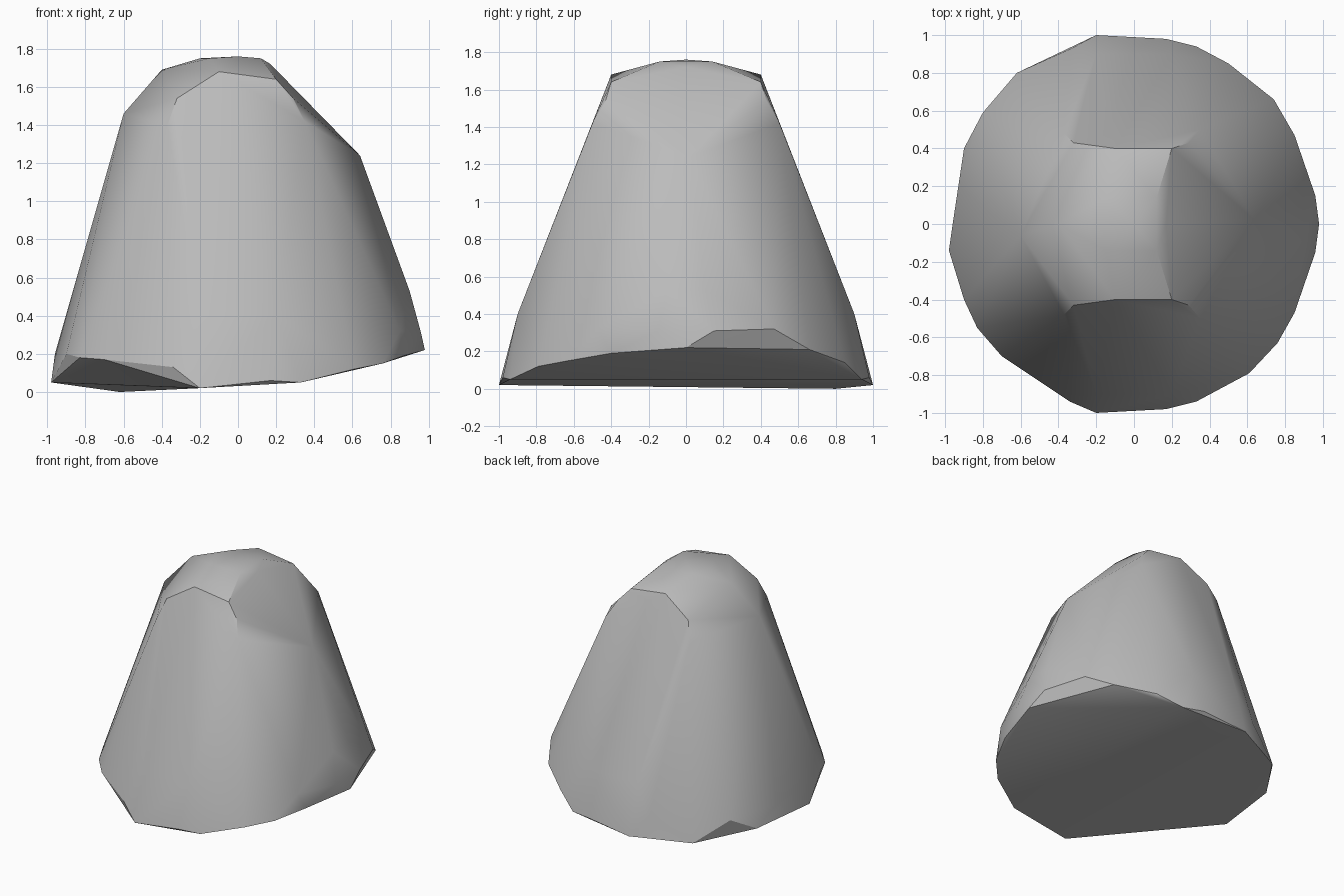
import bpy
import bmesh
import math

# Remove the default object
default_cube = bpy.data.objects.get("Cube")
if default_cube:
    bpy.data.objects.remove(default_cube, do_unlink=True)


def make_material(name, colour):
    material = bpy.data.materials.new(name)
    material.use_nodes = True
    material.diffuse_color = colour
    material.node_tree.nodes["Principled BSDF"].inputs["Base Color"].default_value = colour
    return material


def mirror_y(points):
    """Return the points together with their front-to-back mirror images."""
    return points + [(x, -y, z) for x, y, z in points]


def build_hull(name, points, material, sharp_angle):
    """Wrap the points in a convex skin with sharp edges kept."""
    mesh = bpy.data.meshes.new(name)
    shell = bmesh.new()
    for point in points:
        shell.verts.new(point)
    hull = bmesh.ops.convex_hull(shell, input=shell.verts)
    unused = [v for v in hull["geom_interior"] if isinstance(v, bmesh.types.BMVert)]
    bmesh.ops.delete(shell, geom=unused, context="VERTS")
    bmesh.ops.recalc_face_normals(shell, faces=shell.faces)
    shell.to_mesh(mesh)
    shell.free()
    mesh.materials.append(material)
    body = bpy.data.objects.new(name, mesh)
    bpy.context.collection.objects.link(body)
    bpy.ops.object.select_all(action="DESELECT")
    body.select_set(True)
    bpy.context.view_layer.objects.active = body
    bpy.ops.object.shade_smooth_by_angle(angle=math.radians(sharp_angle))
    return body


# Domed crown: ridge, shoulders and the flat front and back brows
crown = mirror_y([
    (-.15, .14, 1.75), (.12, .14, 1.75), (-.1, .4, 1.68),
    (.2, .4, 1.64), (.29, .43, 1.54), (.35, .5, 1.42),
    (-.32, .43, 1.54), (-.37, .48, 1.4),
])
ridge = [(-.6, -.06, 1.46), (-.4, 0, 1.69), (-.2, 0, 1.75), (0, 0, 1.76),
         (.17, 0, 1.72), (.64, .02, 1.24)]

# Gently bulging flanks
flanks = mirror_y([(-.2, .9, .4), (.2, .9, .4), (.9, .1, .53), (.85, .47, .32)])

# Lower rim, tilted upwards on one side
rim_right = mirror_y([(.17, .98, .06), (.33, .94, .05), (.96, .15, .31)])
rim = [
    (-.2, 1, .02), (.5, .85, .14), (.74, .66, .21), (.98, 0, .22),
    (.87, -.4, .19), (.76, -.63, .15), (.61, -.79, .12), (-.2, -1, .02),
    (-.34, -.94, .13), (-.7, -.7, .17), (-.83, -.55, .18), (-.9, -.4, .2),
    (-.98, -.14, .05), (-.96, 0, .2), (-.93, .2, .16), (-.9, .4, .04),
    (-.8, .59, .15), (-.62, .8, 0), (-.33, .93, .17),
]

stone_grey = make_material("stone_grey", (.5, .5, .5, 1))
build_hull("rock_body", crown + ridge + flanks + rim_right + rim, stone_grey, 30)
